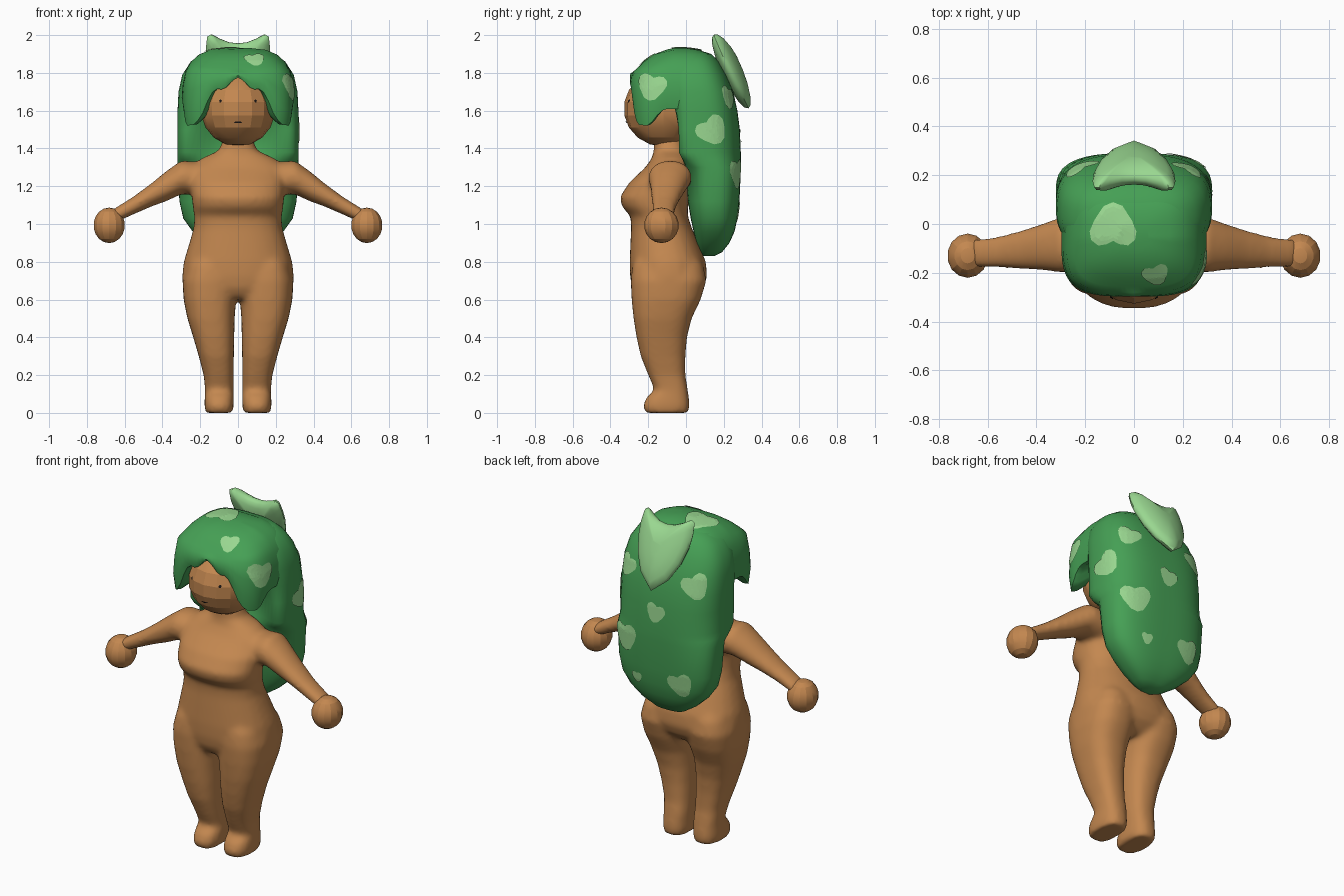
import bpy, bmesh, math
from mathutils import Vector
from mathutils.bvhtree import BVHTree

if "Cube" in bpy.data.objects:
    bpy.data.objects.remove(bpy.data.objects["Cube"])


def material(name, rgb):
    m = bpy.data.materials.new(name)
    m.diffuse_color = (*rgb, 1)
    m.use_nodes = True
    m.node_tree.nodes["Principled BSDF"].inputs["Base Color"].default_value = m.diffuse_color
    return m


SKIN = material("warm_brown", (0.55, 0.245, 0.08))
HAIR = material("leaf_green", (0.06, 0.35, 0.09))
PALE = material("pale_green", (0.32, 0.68, 0.28))
DARK = material("black", (0.01, 0.008, 0.008))


def finish(name, bm, mat, angle=None, recalc=True):
    if recalc:
        bmesh.ops.recalc_face_normals(bm, faces=bm.faces[:])
    me = bpy.data.meshes.new(name)
    bm.to_mesh(me)
    bm.free()
    ob = bpy.data.objects.new(name, me)
    bpy.context.collection.objects.link(ob)
    me.materials.append(mat)
    if angle:
        bpy.ops.object.select_all(action='DESELECT')
        ob.select_set(True)
        bpy.context.view_layer.objects.active = ob
        bpy.ops.object.shade_smooth_by_angle(angle=math.radians(angle))
    return ob


def loft(bm, rings):
    """Skin a list of equal closed rings and cap both ends."""
    vr = [[bm.verts.new(p) for p in r] for r in rings]
    n = len(vr[0])
    for a, b in zip(vr, vr[1:]):
        for i in range(n):
            bm.faces.new((a[i], a[(i + 1) % n], b[(i + 1) % n], b[i]))
    bm.faces.new(vr[0])
    bm.faces.new(vr[-1])


def oval(a, b, power, n):
    """Superellipse points by polar angle, starting at the front (-y)."""
    pts = []
    for i in range(n):
        t = 2 * math.pi * i / n
        c, s = math.sin(t), -math.cos(t)
        r = (abs(c / a) ** power + abs(s / b) ** power) ** (-1 / power)
        pts.append((r * c, r * s))
    return pts


def section(z, cx, w, yf, yb, power=2.3, n=32, dip=0):
    cy, h = (yf + yb) / 2, (yb - yf) / 2
    out = []
    for x, y in oval(w, h, power, n):
        d = dip * (1 - (x / w) ** 2) * max(0, -y / h)
        out.append(Vector((cx + x, cy + y + d, z)))
    return out


def lerp(table, x):
    for (x0, y0), (x1, y1) in zip(table, table[1:]):
        if x <= x1:
            return y0 + (y1 - y0) * (x - x0) / (x1 - x0)
    return table[-1][1]


# Body: torso, legs and arms fused into one smooth skin
bm = bmesh.new()
torso = [(1.45, .08, -.17, -.02), (1.39, .10, -.17, 0), (1.35, .19, -.18, .02),
         (1.30, .26, -.215, .03), (1.22, .255, -.30, .03), (1.14, .245, -.352, .02),
         (1.09, .24, -.337, .01), (1.04, .232, -.293, .01), (.98, .235, -.29, .03),
         (.90, .258, -.294, .065), (.80, .288, -.298, .105), (.72, .297, -.296, .112),
         (.66, .283, -.285, .09), (.62, .255, -.262, .05), (.60, .22, -.235, .02)]
loft(bm, [section(z, 0, w, f, b) for z, w, f, b in torso])
# leg: z, inner x, outer x, front y, back y
leg = [(.88, .05, .22, -.24, .03), (.78, .02, .272, -.284, .092), (.70, .005, .294, -.293, .108),
       (.60, .010, .288, -.288, .078), (.50, .018, .268, -.278, .03),
       (.40, .02, .237, -.262, .005), (.30, .022, .208, -.24, -.003), (.20, .023, .182, -.20, -.003),
       (.12, .023, .174, -.165, .01), (.085, .022, .176, -.208, .015), (.04, .022, .178, -.228, .02),
       (.0, .028, .172, -.218, .013)]
# arm: x, y, z, y radius, z radius
arm = [(.18, -.08, 1.24, .11, .085), (.30, -.085, 1.247, .115, .09), (.38, -.095, 1.20, .095, .08),
       (.46, -.105, 1.153, .08, .062), (.55, -.115, 1.10, .066, .048), (.67, -.122, 1.035, .058, .038)]
for s in (1, -1):
    loft(bm, [section(z, s * (i + o) / 2, (o - i) / 2, f, b, 2.6) for z, i, o, f, b in leg])
    loft(bm, [[Vector((s * x, y + u, z + v)) for u, v in oval(ry, rz, 2.1, 24)]
              for x, y, z, ry, rz in arm])
body = finish("body", bm, SKIN)
rm = body.modifiers.new("fuse", 'REMESH')
rm.mode = 'VOXEL'
rm.voxel_size = 0.013
rm.use_smooth_shade = True
sm = body.modifiers.new("soften", 'SMOOTH')
sm.factor = 0.5
sm.iterations = 14


# Head and hands: faceted balls
def ball(name, loc, size, seg, rings):
    b = bmesh.new()
    bmesh.ops.create_uvsphere(b, u_segments=seg, v_segments=rings, radius=1)
    for v in b.verts:
        v.co = Vector(loc) + Vector(v.co[i] * size[i] for i in range(3))
    tree = BVHTree.FromBMesh(b)
    finish(name, b, SKIN, 20)
    return tree


head = ball("head", (0, -.12, 1.61), (.198, .21, .20), 16, 9)
for s, side in ((1, "right"), (-1, "left")):
    ball(side + "_hand", (s * .682, -.13, .993), (.085, .092, .094), 14, 9)

# Back hair: long mass with a hollow front behind the neck
bm = bmesh.new()
mass = [(.83, .05, .09, .15, 0), (.85, .10, .075, .19, 0), (.90, .175, .055, .23, 0),
        (.96, .24, .04, .257, 0), (1.03, .29, .025, .272, 0), (1.12, .31, .01, .283, 0),
        (1.30, .32, -.01, .291, 0), (1.34, .32, -.09, .291, .1), (1.38, .32, -.135, .29, .17),
        (1.50, .32, -.135, .285, .17), (1.60, .32, -.13, .272, .1), (1.70, .315, -.13, .25, 0),
        (1.79, .295, -.13, .215, 0), (1.86, .25, -.11, .175, 0), (1.90, .19, -.07, .135, 0),
        (1.92, .10, -.03, .07, 0)]
loft(bm, [section(z, 0, w, f, b, 2.8, 64, d) for z, w, f, b, d in mass])
bmesh.ops.recalc_face_normals(bm, faces=bm.faces[:])
trees = [BVHTree.FromBMesh(bm)]
finish("back_hair", bm, HAIR, 50)

# Front hair: cap whose rim rises over the face and drops into side locks
rim = [(0, 1.775), (7, 1.76), (14, 1.725), (19, 1.712), (25, 1.715), (31, 1.695), (36, 1.64),
       (42, 1.56), (50, 1.525), (62, 1.52), (69, 1.57), (77, 1.61), (180, 1.61)]
N = 72
base = oval(.295, .245, 3.6, N)
rims = [lerp(rim, min(i, N - i) * 360 / N) for i in range(N)]
rows = []
for s, z, k in ((.2, 1.932, .2), (.5, 1.922, .22), (.7, 1.897, .22), (.84, 1.86, .16), (.94, 1.812, .03)):
    rows.append([Vector((x * s, y * s - .05, z - k * max(0, -.01 - y * s))) for x, y in base])
for s, t in ((.99, .35), (1.01, .7), (.975, 1)):
    rows.append([Vector((x * s, y * s - .05, 1.812 + (r - 1.812) * t))
                 for (x, y), r in zip(base, rims)])
for s, dz in ((.88, .004), (.72, .04), (.45, .1)):
    rows.append([Vector((x * s, y * s - .05, r + dz)) for (x, y), r in zip(base, rims)])
bm = bmesh.new()
loft(bm, rows)
bmesh.ops.recalc_face_normals(bm, faces=bm.faces[:])
trees.append(BVHTree.FromBMesh(bm))
finish("front_hair", bm, HAIR, 50)


# Flat details laid onto a surface by ray casting
def decal(bm, targets, outline, at, normal, size, turn=0):
    n = Vector(normal).normalized()
    up = Vector((0, 1, 0)) if abs(n.z) > .8 else Vector((0, 0, 1))
    right = up.cross(n).normalized()
    up = n.cross(right)
    c, s = math.cos(turn), math.sin(turn)

    def drop(u, v):
        p = Vector(at) + n * .6 + (right * (u * c - v * s) + up * (u * s + v * c)) * size
        hits = [h for h in (t.ray_cast(p, -n) for t in targets) if h[0]]
        if not hits:
            return None
        h = min(hits, key=lambda q: q[3])
        return bm.verts.new(h[0] + (h[1] if h[1].dot(n) > 0 else -h[1]) * .005)

    grid = [[drop(u * k / 5, v * k / 5) for u, v in outline] for k in range(1, 6)]
    m = len(outline)
    quads = [(a[i], b[i], b[(i + 1) % m], a[(i + 1) % m])
             for a, b in zip(grid, grid[1:]) for i in range(m)]
    for q in quads + [grid[0]]:
        if all(q):
            f = bm.faces.new(q)
            f.normal_update()
            if f.normal.dot(n) < 0:
                f.normal_flip()


def heart(half):
    """Mirror half an outline and add points along its edges."""
    pts = half + [(-x, y) for x, y in half[-2:0:-1]]
    out = []
    for (x0, y0), (x1, y1) in zip(pts, pts[1:] + pts[:1]):
        out += [(x0, y0), ((x0 + x1) / 2, (y0 + y1) / 2)]
    return out


spot = heart([(0, .36), (.14, .43), (.32, .46), (.47, .34), (.5, .16), (.4, -.08), (.2, -.38), (0, -.46)])
bm = bmesh.new()
for at, normal, size, turn in [
        ((0, -.18, 1.72), (1, 0, 0), .15, -.2), ((0, .14, 1.49), (1, 0, 0), .16, .6),
        ((.2, .19, 1.665), (.8, 1, 0), .13, -.3), ((.2, .25, 1.26), (.7, 1, 0), .17, .1),
        ((.12, .2, 1.04), (.2, 1, 0), .07, 0), ((-.14, .2, 1.06), (-.2, 1, 0), .15, .3),
        ((.0, .2, 1.46), (0, 1, 0), .12, -.2), ((-.21, .2, 1.65), (-.5, 1, 0), .15, .4),
        ((-.085, 0, 1.9), (0, 0, 1), .19, math.pi), ((.09, -.2, 1.85), (0, -.6, 1), .11, .3)]:
    decal(bm, trees, spot, at, normal, size, turn)
finish("hair_spots", bm, PALE, recalc=False)

# Eyes and mouth
disc = [(math.cos(i * math.pi / 6), math.sin(i * math.pi / 6)) for i in range(12)]
bm = bmesh.new()
for x in (-.09, .09):
    decal(bm, [head], disc, (x, -.3, 1.65), (0, -1, 0), .007)
decal(bm, [head], [(u * 3, v * .6) for u, v in disc], (0, -.3, 1.54), (0, -1, 0), .007)
finish("face_marks", bm, DARK, recalc=False)

# Leaf bow: padded heart leaning against the back of the head
leaf = heart([(0, .135), (.05, .142), (.10, .165), (.142, .192), (.163, .18), (.17, .115),
              (.165, .04), (.14, -.06), (.09, -.16), (0, -.24)])
tilt = Vector((0, -.17, .39)).normalized()
out = Vector((0, tilt.z, -tilt.y))
mid = Vector((0, .235, 1.832))
rows = []
for s, side in ((.2, -1), (.5, -1), (.8, -1), (.95, -1), (1, 0), (.95, 1), (.8, 1), (.5, 1), (.2, 1)):
    t = .055 * side * math.sqrt(1 - s * s)
    rows.append([mid + Vector((u * s, 0, 0)) + tilt * (v * s) + out * (t - .5 * (u * s) ** 2)
                 for u, v in leaf])
bm = bmesh.new()
loft(bm, rows)
finish("leaf_bow", bm, PALE, 50)
